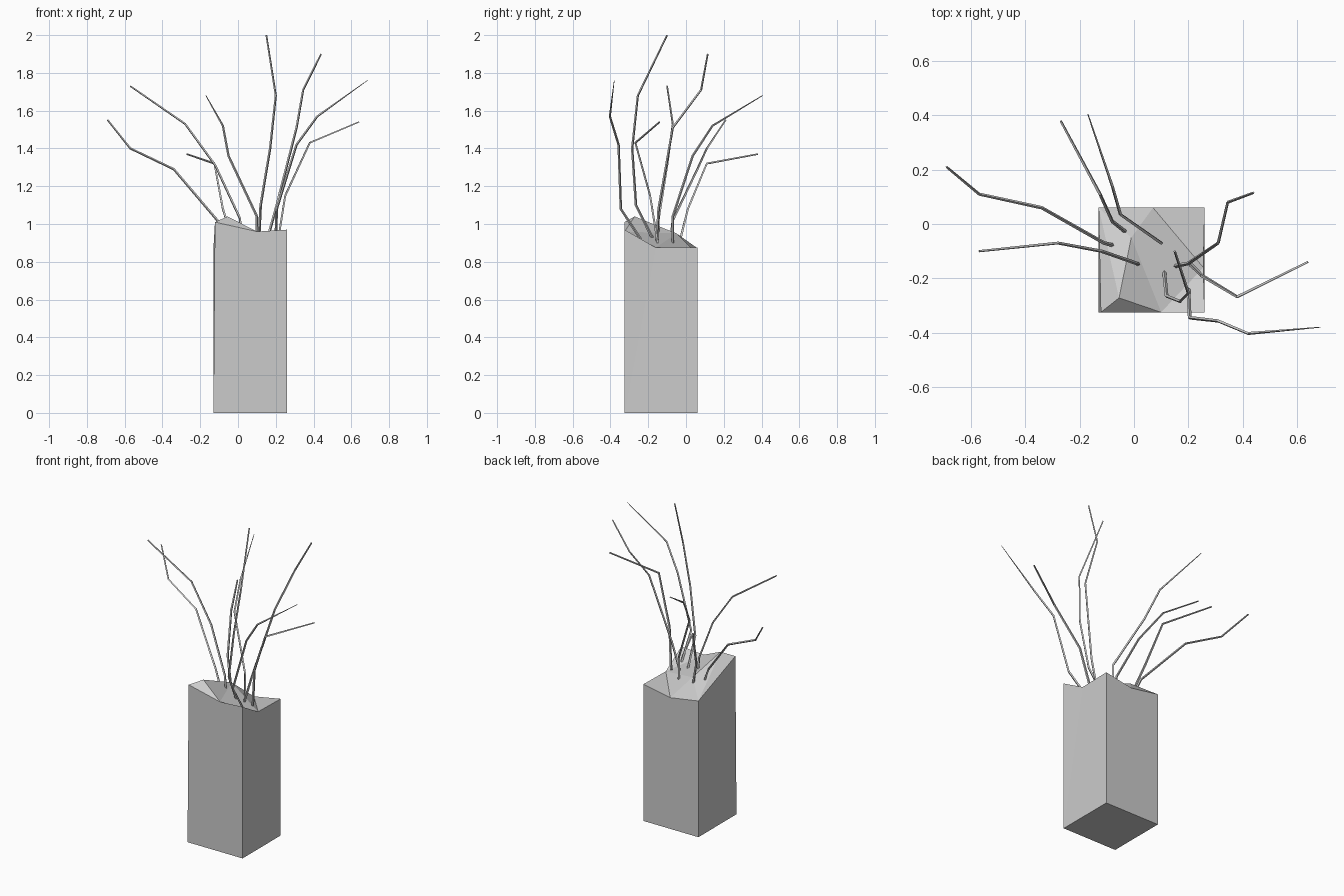
import bpy
import bmesh

cube = bpy.data.objects.get("Cube")
if cube:
    bpy.data.objects.remove(cube, do_unlink=True)

# One plain grey for everything
grey = bpy.data.materials.new("plain_grey")
grey.use_nodes = True
colour = (0.6, 0.6, 0.6, 1)
grey.diffuse_color = colour
grey.node_tree.nodes["Principled BSDF"].inputs["Base Color"].default_value = colour


def add_object(name, data):
    data.materials.append(grey)
    obj = bpy.data.objects.new(name, data)
    bpy.context.collection.objects.link(obj)
    return obj


# Tall block with a jagged, faceted top
def build_block():
    left, right, front, back = -0.13, 0.26, -0.325, 0.06
    points = {
        "front_left": (-0.122, front, 1.01),
        "front_mid": (0.10, front, 0.96),
        "front_right": (right, front, 0.97),
        "right_mid": (0.255, -0.16, 0.875),
        "back_right": (right, back, 0.875),
        "back_mid": (0.07, back, 0.84),
        "back_left": (left, back, 0.872),
        "peak": (-0.055, -0.272, 1.04),
        "hollow": (-0.01, -0.05, 0.95),
        "base_fl": (left, front, 0),
        "base_fr": (right, front, 0),
        "base_br": (right, back, 0),
        "base_bl": (left, back, 0),
    }
    faces = [
        # Facets of the top
        "front_left front_mid peak",
        "front_left peak back_left",
        "peak hollow back_left",
        "peak front_mid hollow",
        "back_left hollow back_mid",
        "hollow right_mid back_mid",
        "hollow front_mid right_mid",
        "front_mid front_right right_mid",
        "right_mid back_right back_mid",
        # Sides and underside
        "base_fl base_fr front_right front_mid front_left",
        "base_fr right_mid front_right",
        "base_fr base_br back_right right_mid",
        "base_br base_bl back_left back_mid back_right",
        "base_bl base_fl front_left back_left",
        "base_fl base_bl base_br base_fr",
    ]
    bm = bmesh.new()
    verts = {name: bm.verts.new(co) for name, co in points.items()}
    for face in faces:
        bm.faces.new([verts[name] for name in face.split()])
    bmesh.ops.recalc_face_normals(bm, faces=bm.faces[:])
    mesh = bpy.data.meshes.new("block")
    bm.to_mesh(mesh)
    bm.free()
    add_object("block", mesh)


# Thin, four-sided bent twig that tapers to its tip
def build_twig(name, path, tip=0.6):
    curve = bpy.data.curves.new(name, "CURVE")
    curve.dimensions = "3D"
    curve.bevel_depth = 0.0075
    curve.bevel_resolution = 0
    curve.use_fill_caps = True
    spline = curve.splines.new("POLY")
    spline.points.add(len(path) - 1)
    spline.use_smooth = False
    for i, (point, co) in enumerate(zip(spline.points, path)):
        point.co = (*co, 1)
        point.radius = tip if i == len(path) - 1 else 1 - 0.08 * i
    add_object(name, curve)


build_block()

build_twig("twig_far_right_low", [
    (-0.07, -0.08, 0.92), (-0.11, -0.07, 1.02), (-0.34, 0.06, 1.29),
    (-0.57, 0.11, 1.40), (-0.69, 0.21, 1.55)])
build_twig("twig_far_right_high", [
    (0.02, -0.15, 0.9), (0.01, -0.145, 1.03), (-0.12, -0.1, 1.31),
    (-0.28, -0.07, 1.53), (-0.57, -0.10, 1.73)])
build_twig("twig_back_low", [
    (-0.03, -0.03, 0.92), (-0.08, 0.01, 1.08), (-0.125, 0.11, 1.32),
    (-0.27, 0.38, 1.37)])
build_twig("twig_back_high", [
    (0.1, -0.07, 0.9), (0.1, -0.07, 1.04), (-0.05, 0.035, 1.36),
    (-0.08, 0.14, 1.52), (-0.17, 0.405, 1.68)], tip=0.3)
build_twig("twig_tallest", [
    (0.11, -0.165, 0.9), (0.12, -0.265, 1.10), (0.17, -0.285, 1.40),
    (0.2, -0.255, 1.68), (0.15, -0.10, 2.0)])
build_twig("twig_left_high", [
    (0.15, -0.155, 0.9), (0.2, -0.145, 1.08), (0.31, -0.07, 1.51),
    (0.345, 0.08, 1.71), (0.44, 0.115, 1.90)])
build_twig("twig_front", [
    (0.2, -0.24, 0.92), (0.205, -0.345, 1.08), (0.31, -0.357, 1.42),
    (0.42, -0.403, 1.57), (0.685, -0.38, 1.76)], tip=0.2)
build_twig("twig_left_low", [
    (0.21, -0.15, 0.9), (0.25, -0.19, 1.15), (0.38, -0.268, 1.43),
    (0.64, -0.14, 1.54)])
